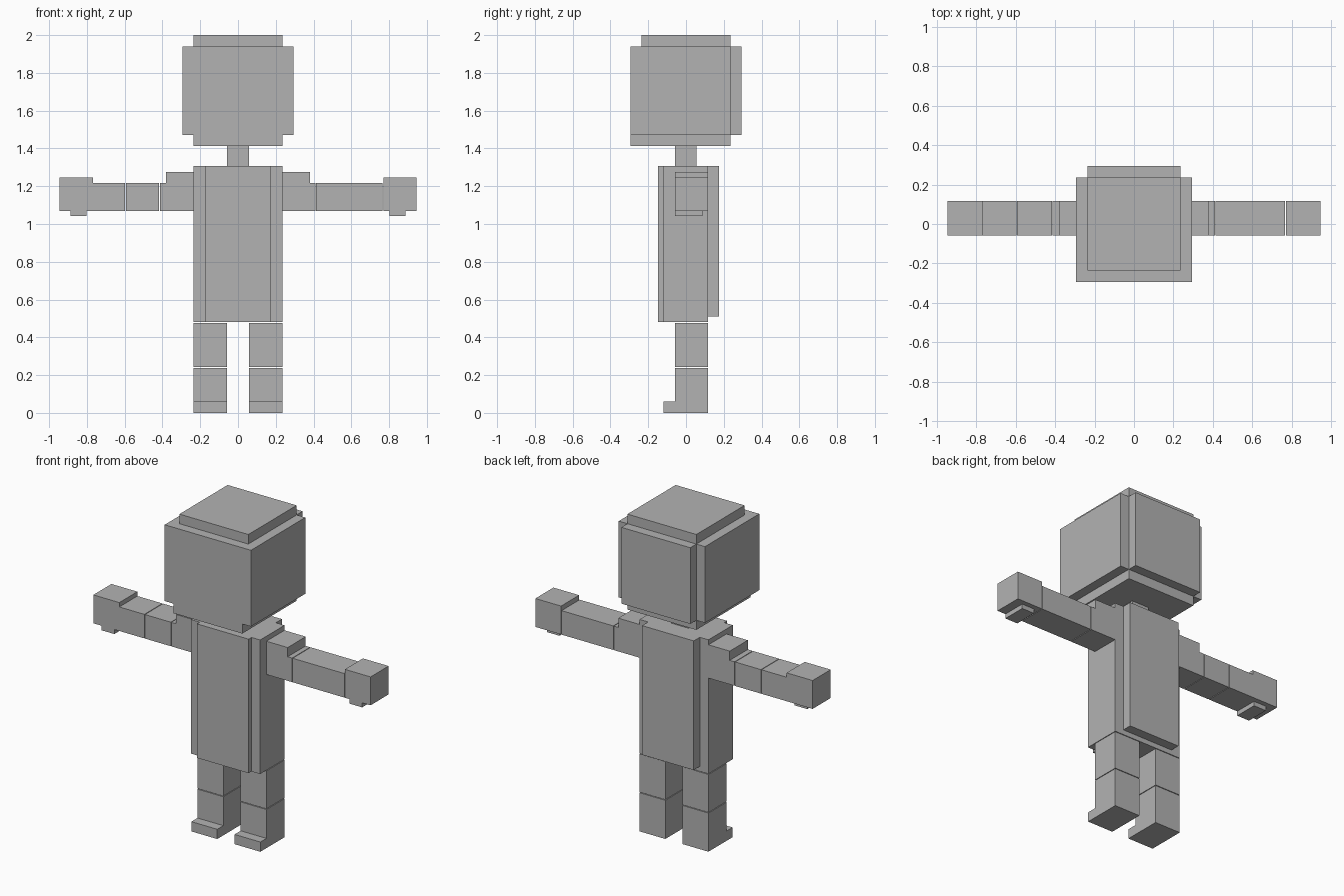
import bpy

if "Cube" in bpy.data.objects:
    bpy.data.objects.remove(bpy.data.objects["Cube"])

grey = bpy.data.materials.new("plain_grey")
grey.diffuse_color = (0.45, 0.45, 0.45, 1)
grey.use_nodes = True
grey.node_tree.nodes["Principled BSDF"].inputs["Base Color"].default_value = grey.diffuse_color


def box(name, x, y, z):
    """Box from (min, max) ranges along each axis."""
    mid = [(a + b) / 2 for a, b in (x, y, z)]
    bpy.ops.mesh.primitive_cube_add(size=1, location=mid)
    ob = bpy.context.object
    ob.scale = [abs(b - a) for a, b in (x, y, z)]
    bpy.ops.object.transform_apply(location=False, rotation=False, scale=True)
    ob.name = name
    ob.data.materials.append(grey)
    return ob


def side_box(name, s, x, y, z):
    """Box on the side given by the sign s."""
    label = "right" if s > 0 else "left"
    return box(f"{label}_{name}", sorted((s * x[0], s * x[1])), y, z)


H, O = 0.235, 0.294      # half sizes of the head core and its outer shell
LIMB_Y = (-0.059, 0.117)
GAP = 0.004              # joint gap

# Head: core block wrapped in plates
box("head", (-H, H), (-H, H), (1.412, 2.0))
box("face_plate", (-H, H), (-O, -H), (1.412, 1.941))
box("back_head_plate", (-H, H), (H, O), (1.471, 1.941))
for s in (-1, 1):
    side_box("head_plate", s, (H, O), (-O, H), (1.471, 1.941))

# Neck and torso with front and back panels
box("neck", (-0.059, 0.059), (-0.059, 0.056), (1.306, 1.412))
box("torso", (-H, H), (-0.12, 0.117), (0.48, 1.306))
box("chest_panel", (-0.176, 0.176), (-0.148, -0.12), (0.48, 1.306))
box("back_panel", (-0.176, 0.176), (0.117, 0.176), (0.51, 1.306))

# Arms: the joints sit at different places on the two sides
joints = {-1: (0.415, 0.595), 1: (0.412, 0.768)}
for s in (-1, 1):
    j1, j2 = joints[s]
    wrist = 0.768
    arm_z = (1.07, 1.218)
    side_box("shoulder", s, (H, 0.38), LIMB_Y, (1.218, 1.275))
    side_box("upper_arm", s, (H, j1 - GAP / 2), LIMB_Y, arm_z)
    side_box("middle_arm", s, (j1 + GAP / 2, j2 - GAP / 2), LIMB_Y, arm_z)
    if j2 < wrist:
        side_box("forearm", s, (j2 + GAP / 2, wrist), LIMB_Y, arm_z)
    side_box("hand", s, (max(wrist, j2 + GAP / 2), 0.945), LIMB_Y, (1.07, 1.245))
    side_box("thumb", s, (0.802, 0.888), (-0.059, 0.087), (1.042, 1.07))

# Legs and feet
for s in (-1, 1):
    leg_x = (0.059, H)
    side_box("upper_leg", s, leg_x, LIMB_Y, (0.24 + GAP / 2, 0.48 - GAP))
    side_box("lower_leg", s, leg_x, LIMB_Y, (0, 0.24 - GAP / 2))
    side_box("foot", s, leg_x, (-0.118, -0.059), (0, 0.06))
